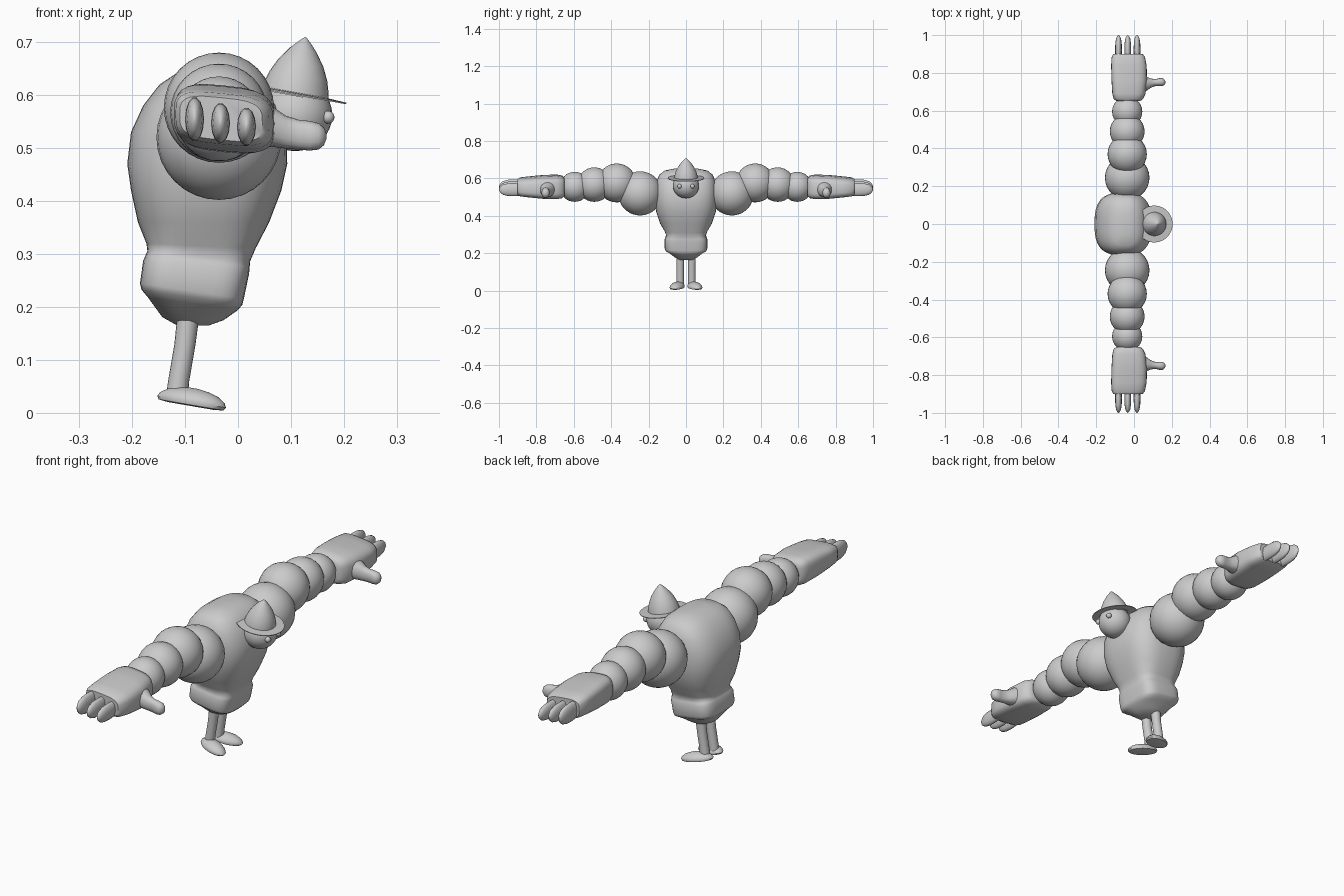
import bpy, bmesh, math
from mathutils import Matrix, Vector

if "Cube" in bpy.data.objects:
    bpy.data.objects.remove(bpy.data.objects["Cube"])

grey = bpy.data.materials.new("plain_grey")
grey.diffuse_color = (0.6, 0.6, 0.6, 1)
grey.use_nodes = True
grey.node_tree.nodes["Principled BSDF"].inputs["Base Color"].default_value = grey.diffuse_color


def finish(name, bm, angle=50):
    """Turn a bmesh into a smooth-shaded object."""
    bmesh.ops.recalc_face_normals(bm, faces=bm.faces[:])
    me = bpy.data.meshes.new(name)
    bm.to_mesh(me)
    bm.free()
    me.materials.append(grey)
    ob = bpy.data.objects.new(name, me)
    bpy.context.collection.objects.link(ob)
    bpy.ops.object.select_all(action='DESELECT')
    ob.select_set(True)
    bpy.context.view_layer.objects.active = ob
    bpy.ops.object.shade_smooth_by_angle(angle=math.radians(angle))
    return ob


def section(centre, u, v, power=2.0, n=28):
    """Superellipse cross-section spanned by half-axes u and v."""
    pts = []
    for i in range(n):
        a = 2 * math.pi * i / n
        c, s = math.cos(a), math.sin(a)
        pts.append(Vector(centre)
                   + Vector(u) * math.copysign(abs(c) ** (2 / power), c)
                   + Vector(v) * math.copysign(abs(s) ** (2 / power), s))
    return pts


def loft(name, sections, angle=50):
    """Skin a run of cross-sections and cap both ends."""
    bm = bmesh.new()
    rows = [[bm.verts.new(p) for p in sec] for sec in sections]
    n = len(rows[0])
    for a, b in zip(rows, rows[1:]):
        for i in range(n):
            j = (i + 1) % n
            bm.faces.new((a[i], a[j], b[j], b[i]))
    bm.faces.new(rows[0][::-1])
    bm.faces.new(rows[-1])
    return finish(name, bm, angle)


def ball(name, centre, size, seg=28, rings=16, turn=None):
    bm = bmesh.new()
    m = Matrix.Translation(centre) @ (turn or Matrix()) @ Matrix.Diagonal((*size, 1))
    bmesh.ops.create_uvsphere(bm, u_segments=seg, v_segments=rings, radius=1, matrix=m)
    return finish(name, bm)


# Torso with hips and waistband: centre x, z, half depth, half width, slope, squareness
torso = [
    (-.085, .165, .030, .035, 0, 2), (-.085, .178, .058, .060, -.05, 2.3),
    (-.085, .206, .085, .093, -.14, 3), (-.087, .218, .095, .109, -.15, 4),
    (-.087, .230, .098, .114, -.15, 4), (-.079, .275, .100, .114, -.12, 4),
    (-.076, .287, .098, .109, -.12, 4), (-.074, .296, .097, .106, -.10, 3.5),
    (-.070, .315, .103, .113, -.05, 3), (-.065, .360, .124, .139, 0, 2.8),
    (-.060, .420, .142, .159, 0, 2.8), (-.058, .470, .151, .166, 0, 2.8),
    (-.055, .530, .147, .166, 0, 2.8), (-.053, .580, .126, .159, 0, 2.8),
    (-.050, .620, .098, .143, 0, 2.8), (-.047, .642, .068, .115, 0, 2.6),
    (-.045, .653, .030, .060, 0, 2.3),
]
loft("torso", [section((x, 0, z), (d, 0, d * t), (0, w, 0), p, 40)
               for x, z, d, w, t, p in torso])

# Head and hat share a forward tilt
ball("head", (.108, 0, .562), (.070, .070, .068))
tilt = Matrix.Translation((.108, 0, .602)) @ Matrix.Rotation(.18, 4, 'Y')


def hat_part(name, profile):
    loft(name, [[tilt @ p for p in section((0, 0, z), (r, 0, 0), (0, r, 0))]
                for r, z in profile], 40)


hat_part("hat_brim", [(.060, -.002), (.098, -.002), (.098, .001), (.060, .003)])
hat_part("hat_cone", [(.064, -.004), (.062, .012), (.055, .035), (.043, .060),
                      (.025, .085), (.011, .100), (.001, .109)])

# Arm bulges: y, z, radius
bulges = [(.245, .520, .118), (.370, .576, .104), (.490, .567, .092), (.595, .555, .080)]
# Palm: y, half width, half thickness, centre x
palm = [(.650, .062, .048, -.030), (.662, .078, .058, -.030), (.690, .088, .063, -.027),
        (.760, .094, .061, -.025), (.840, .094, .053, -.027), (.885, .088, .048, -.030),
        (.900, .078, .040, -.032)]
# Thumb: x, y, z, half width, half height
thumb = [(.030, .742, .545, .050, .046), (.065, .742, .540, .038, .038),
         (.090, .746, .530, .024, .031), (.115, .749, .525, .018, .028),
         (.135, .751, .523, .021, .028), (.152, .751, .522, .021, .025),
         (.162, .751, .522, .014, .017), (.167, .751, .522, .004, .005)]
# Finger lengthwise outline: y, scale
finger = [(.870, .9), (.920, 1), (.955, .95), (.980, .75), (.993, .45), (1.0, .1)]

for side, s in (("left", 1), ("right", -1)):
    for k, (y, z, r) in enumerate(bulges):
        ball(f"{side}_arm_bulge_{k + 1}", (-.036, s * y, z), (r, r, r))
    loft(f"{side}_palm", [section((x, s * y, .555), (w, 0, -.1 * w), (0, 0, h), 3.5)
                          for y, w, h, x in palm])
    loft(f"{side}_thumb", [section((x, s * y, z), (0, w, 0), (0, 0, h), 2.3, 16)
                           for x, y, z, w, h in thumb])
    for k, (x, z, h) in enumerate([(-.082, .554, .042), (-.033, .547, .038),
                                   (.016, .540, .036)]):
        loft(f"{side}_finger_{k + 1}",
             [section((x, s * y, z), (.018 * f, 0, 0), (0, 0, h * f), 2, 14)
              for y, f in finger])
    ball(f"{side}_eye", (.170, s * .035, .558), (.012, .012, .012), 16, 10)
    # Leg leans back slightly toward the foot
    loft(f"{side}_leg", [section((x, s * .031, z), (r, 0, 0), (0, r, 0), 2, 18)
                         for x, z, r in [(-.116, .025, .021), (-.112, .06, .020),
                                         (-.100, .13, .020), (-.093, .19, .021)]])
    # Flat-soled foot, splayed outward
    turn = (Matrix.Translation((-.089, s * .047, .013)) @ Matrix.Rotation(.17, 4, 'Y')
            @ Matrix.Rotation(s * .3, 4, 'Z'))
    foot = [(.045, 0), (.064, .002), (.068, .008), (.064, .016), (.050, .025),
            (.030, .031), (.008, .034)]
    loft(f"{side}_foot", [[turn @ p for p in section((0, 0, z), (r, 0, 0), (0, r * .54, 0))]
                          for r, z in foot], 45)
